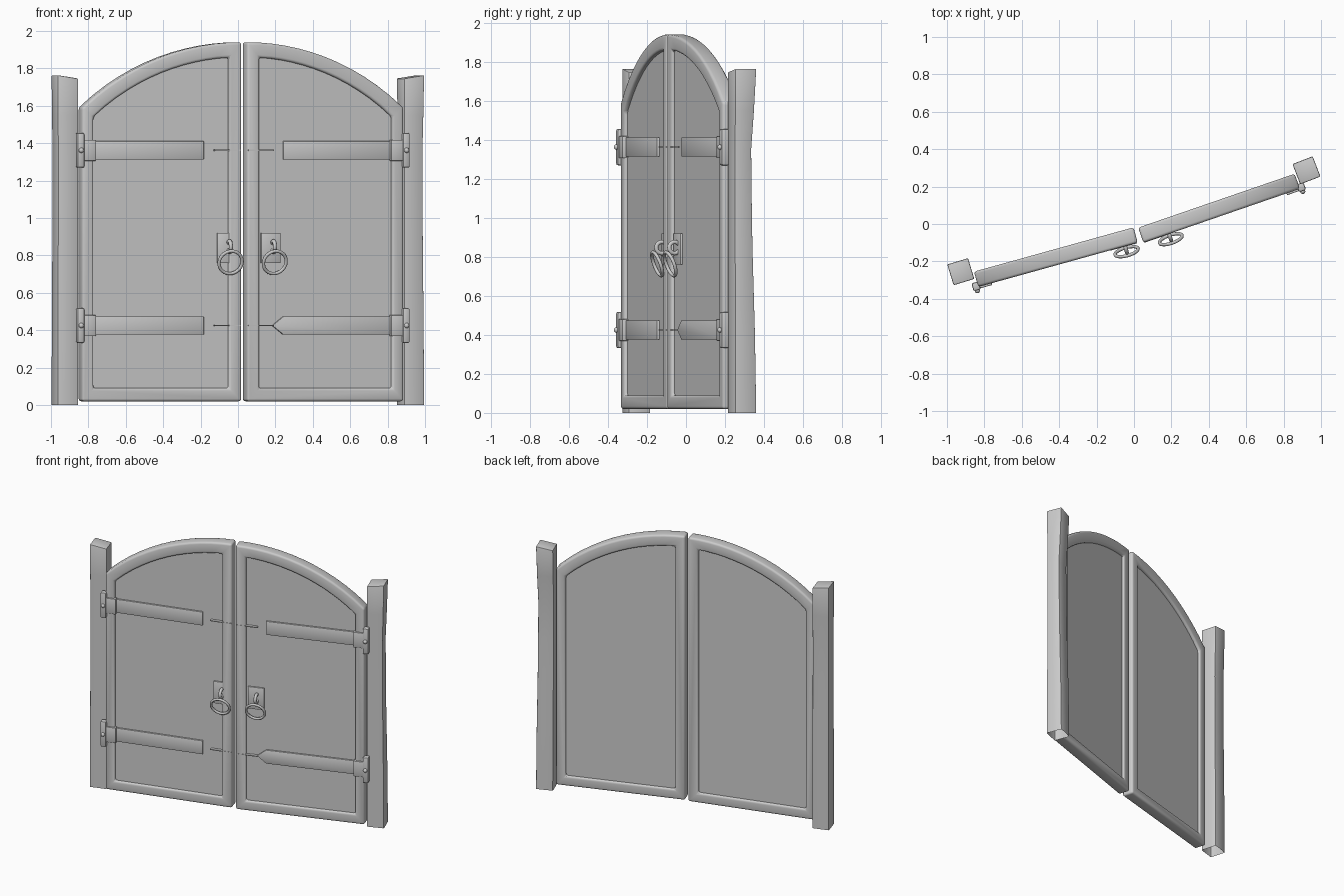
import bpy, bmesh, math
from mathutils import Matrix, Vector

if "Cube" in bpy.data.objects:
    bpy.data.objects.remove(bpy.data.objects["Cube"])

grey = bpy.data.materials.new("plain_grey")
grey.diffuse_color = (0.6, 0.6, 0.6, 1)
grey.use_nodes = True
grey.node_tree.nodes["Principled BSDF"].inputs["Base Color"].default_value = grey.diffuse_color


def finish(name, bm, matrix, bevel=0.0, segments=2, angle=35):
    """Bevel hard edges, place the part and shade it."""
    bmesh.ops.recalc_face_normals(bm, faces=bm.faces)
    if bevel:
        hard = [e for e in bm.edges
                if len(e.link_faces) == 2 and e.calc_face_angle() > math.radians(30)]
        bmesh.ops.bevel(bm, geom=hard, offset=bevel, segments=segments,
                        profile=0.5, affect='EDGES', clamp_overlap=True)
    bm.transform(matrix)
    bmesh.ops.recalc_face_normals(bm, faces=bm.faces)
    mesh = bpy.data.meshes.new(name)
    bm.to_mesh(mesh)
    bm.free()
    mesh.materials.append(grey)
    ob = bpy.data.objects.new(name, mesh)
    bpy.context.collection.objects.link(ob)
    bpy.ops.object.select_all(action='DESELECT')
    ob.select_set(True)
    bpy.context.view_layer.objects.active = ob
    bpy.ops.object.shade_smooth_by_angle(angle=math.radians(angle))
    return ob


def prism(name, pts, y0, y1, matrix, bevel=0.0):
    """Extrude an x-z outline from y0 to y1."""
    bm = bmesh.new()
    a = [bm.verts.new((x, y0, z)) for x, z in pts]
    b = [bm.verts.new((x, y1, z)) for x, z in pts]
    bm.faces.new(a)
    bm.faces.new(b)
    for i in range(len(pts)):
        j = (i + 1) % len(pts)
        bm.faces.new((a[i], a[j], b[j], b[i]))
    return finish(name, bm, matrix, bevel)


def rect(x0, x1, z0, z1):
    return [(x0, z0), (x1, z0), (x1, z1), (x0, z1)]


def torus(name, major, minor, matrix, n=28, m=10):
    """Ring lying in the x-z plane."""
    bm = bmesh.new()
    rows = []
    for i in range(n):
        t = 2 * math.pi * i / n
        rows.append([])
        for k in range(m):
            p = 2 * math.pi * k / m
            r = major + minor * math.cos(p)
            rows[-1].append(bm.verts.new((r * math.cos(t), minor * math.sin(p), r * math.sin(t))))
    for i in range(n):
        for k in range(m):
            i2, k2 = (i + 1) % n, (k + 1) % m
            bm.faces.new((rows[i][k], rows[i2][k], rows[i2][k2], rows[i][k2]))
    return finish(name, bm, matrix, angle=60)


def leaf_outline(s0, s1, z0, radius, sign, n=12):
    """Door outline with an arched top; s runs from the meeting edge to the hinge."""
    pts = [(s0, z0), (s1, z0)]
    for i in range(n + 1):
        s = s1 + (s0 - s1) * i / n
        pts.append((s, 0.646 + math.sqrt(radius ** 2 - s ** 2)))
    return [(sign * s, z) for s, z in pts]


def door_frame(name, sign, matrix, depth):
    outer = leaf_outline(0.0, 0.885, 0.02, 1.294, sign)
    inner = leaf_outline(0.07, 0.82, 0.09, 1.214, sign)
    bm = bmesh.new()
    loops = [[bm.verts.new((x, y, z)) for x, z in pts]
             for pts, y in ((outer, 0), (inner, 0), (inner, depth), (outer, depth))]
    n = len(outer)
    for k in range(4):
        a, b = loops[k], loops[(k + 1) % 4]
        for i in range(n):
            j = (i + 1) % n
            bm.faces.new((a[i], a[j], b[j], b[i]))
    return finish(name, bm, matrix, 0.014, 3)


def door(side, sign, origin, angle):
    M = Matrix.Translation(origin) @ Matrix.Rotation(math.radians(angle), 4, 'Z')
    depth = 0.085
    door_frame(side + "_door_frame", sign, M, depth)
    prism(side + "_door_panel", leaf_outline(0.06, 0.83, 0.08, 1.224, sign), 0.02, 0.065, M)

    def box(name, s0, s1, z0, z1, y0, y1, bevel=0.0):
        prism(side + "_" + name, [(sign * x, z) for x, z in rect(s0, s1, z0, z1)], y0, y1, M, bevel)

    # strap hinges
    for level, z in (("lower", 0.425), ("upper", 1.362)):
        box(level + "_hinge_plate", 0.875, 0.915, z - 0.093, z + 0.093, -0.016, 0.028, 0.009)
        box(level + "_hinge_collar", 0.81, 0.885, z - 0.056, z + 0.056, -0.010, 0.03, 0.004)
        strap = rect(0.208, 0.83, z - 0.049, z + 0.049)
        if sign > 0 and level == "lower":
            strap.append((0.145, z))          # pointed strap end
        prism(f"{side}_{level}_strap", [(sign * x, h) for x, h in strap], 0.008, 0.03, M, 0.002)
        box(level + "_strap_tip", 0.005, 0.15, z - 0.003, z + 0.003, -0.002, 0.03)
        bm = bmesh.new()
        bmesh.ops.create_uvsphere(bm, u_segments=14, v_segments=8, radius=0.014)
        finish(f"{side}_{level}_hinge_stud", bm,
               M @ Matrix.Translation((sign * 0.895, -0.018, z)), angle=60)

    # handle plate, loop and pull ring
    s = 0.070 if sign < 0 else 0.145
    box("handle_plate", s - 0.022 if sign < 0 else 0.082, s + 0.062 if sign < 0 else 0.192,
        0.76, 0.92, 0.010, 0.03, 0.002)
    loop = M @ Matrix.Translation((sign * s, -0.006, 0.847)) @ Matrix.Rotation(math.pi / 2, 4, 'Z')
    torus(side + "_handle_loop", 0.029, 0.011, loop, 20)
    ring = (M @ Matrix.Translation((sign * s, -0.030, 0.763))
            @ Matrix.Rotation(math.radians(20), 4, 'X'))
    torus(side + "_pull_ring", 0.064, 0.009, ring)


def post(name, centre, angle, sign, wave):
    """Slightly warped square post, open underneath, with a sloping top."""
    M = Matrix.Translation(centre) @ Matrix.Rotation(math.radians(angle), 4, 'Z')
    h = 0.058
    bm = bmesh.new()
    rows = []
    for z, w in ((0, 0), (0.4, 0.25), (0.85, 0.75), (1.1, 0.9), (1.35, 1), (1.55, 0.45), (1.755, 0)):
        shrink = 0.02 * w * wave
        row = []
        for x, y in ((-h, -h), (h, -h), (h, h), (-h, h)):
            if x * sign > 0:
                x -= sign * shrink * 0.4
            if y > 0:
                y -= shrink
            tilt = 0.009 * sign * x / h if z > 1.7 else 0
            row.append(bm.verts.new((x, y, z + tilt)))
        rows.append(row)
    for a, b in zip(rows, rows[1:]):
        for i in range(4):
            j = (i + 1) % 4
            bm.faces.new((a[i], a[j], b[j], b[i]))
    bm.faces.new(rows[-1])
    finish(name, bm, M, 0.006, 2)


# gate leaves
door("left", -1, (0.02, -0.10, 0), 15.5)
door("right", 1, (0.05, -0.10, 0), 19.0)

# gate posts
post("left_post", (-0.926, -0.255, 0), 17, -1, 0.4)
post("right_post", (0.922, 0.287, 0), 21, 1, 1.2)
